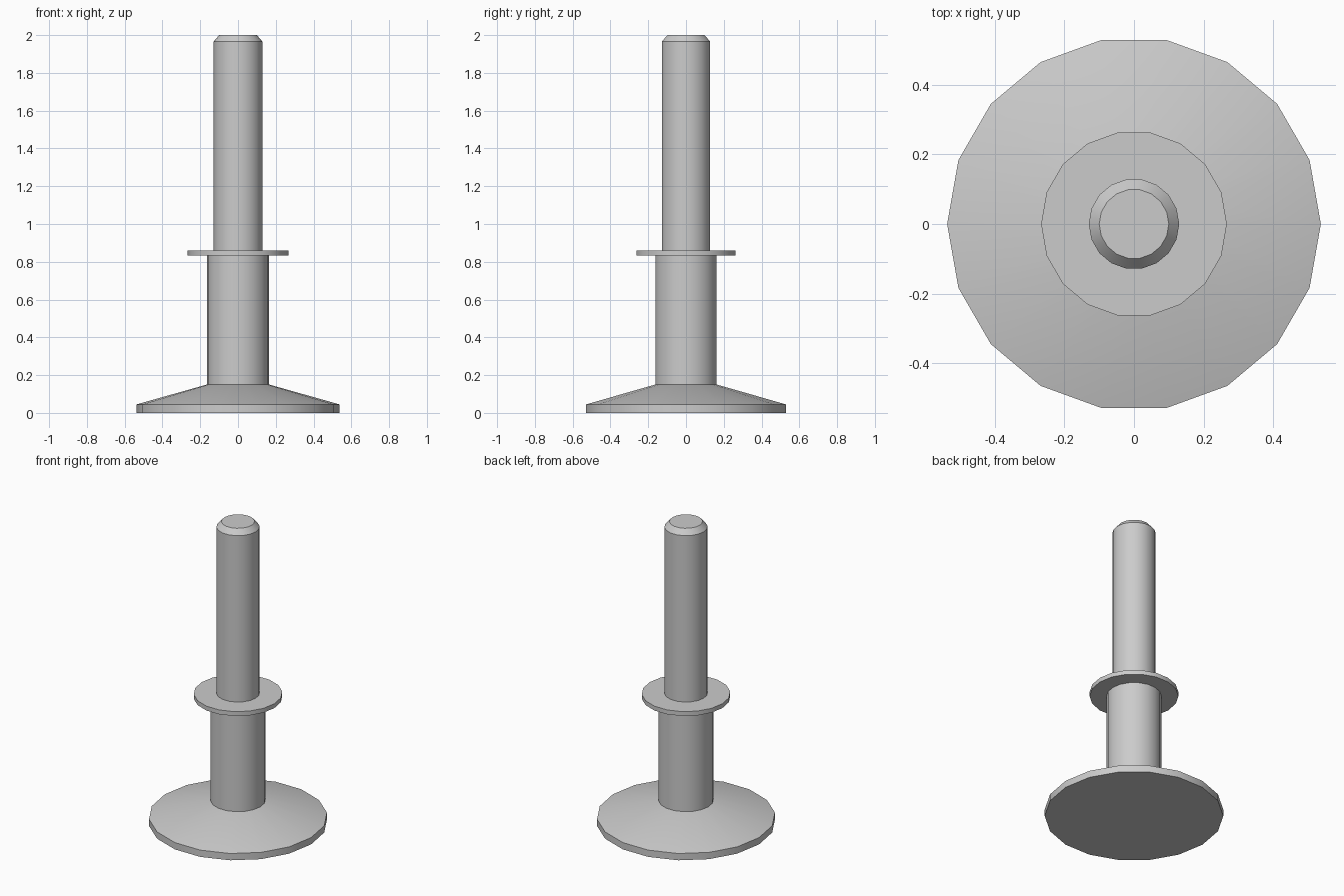
import bpy
import bmesh
from math import cos, sin, pi, radians

SIDES = 18

cube = bpy.data.objects.get("Cube")
if cube:
    bpy.data.objects.remove(cube, do_unlink=True)

# Single plain metal colour
metal = bpy.data.materials.new("light_grey_metal")
metal.use_nodes = True
GREY = (0.6, 0.6, 0.6, 1)
metal.diffuse_color = GREY
metal.node_tree.nodes["Principled BSDF"].inputs["Base Color"].default_value = GREY


def turned_part(name, profile):
    """Closed solid turned around z from (radius, height) points, bottom to top."""
    bm = bmesh.new()
    angles = [2 * pi * i / SIDES for i in range(SIDES)]
    rings = [[bm.verts.new((r * cos(a), r * sin(a), z)) for a in angles]
             for r, z in profile]
    for low, high in zip(rings, rings[1:]):
        for i in range(SIDES):
            j = (i + 1) % SIDES
            bm.faces.new((low[i], low[j], high[j], high[i]))
    bm.faces.new(rings[0][::-1])
    bm.faces.new(rings[-1])
    mesh = bpy.data.meshes.new(name)
    bm.to_mesh(mesh)
    bm.free()
    mesh.materials.append(metal)
    obj = bpy.data.objects.new(name, mesh)
    bpy.context.collection.objects.link(obj)
    bpy.ops.object.select_all(action="DESELECT")
    obj.select_set(True)
    bpy.context.view_layer.objects.active = obj
    bpy.ops.object.shade_smooth_by_angle(angle=radians(30))


# Wide foot with a sloped top
turned_part("foot", [(0.537, 0), (0.537, 0.045), (0.165, 0.15)])
# Thick lower column
turned_part("lower_column", [(0.165, 0.15), (0.165, 0.832)])
# Thin collar between column and rod
turned_part("collar", [(0.267, 0.832), (0.267, 0.861)])
# Slim upper rod with a chamfered tip
turned_part("upper_rod", [(0.13, 0.861), (0.13, 1.965), (0.1, 2)])
